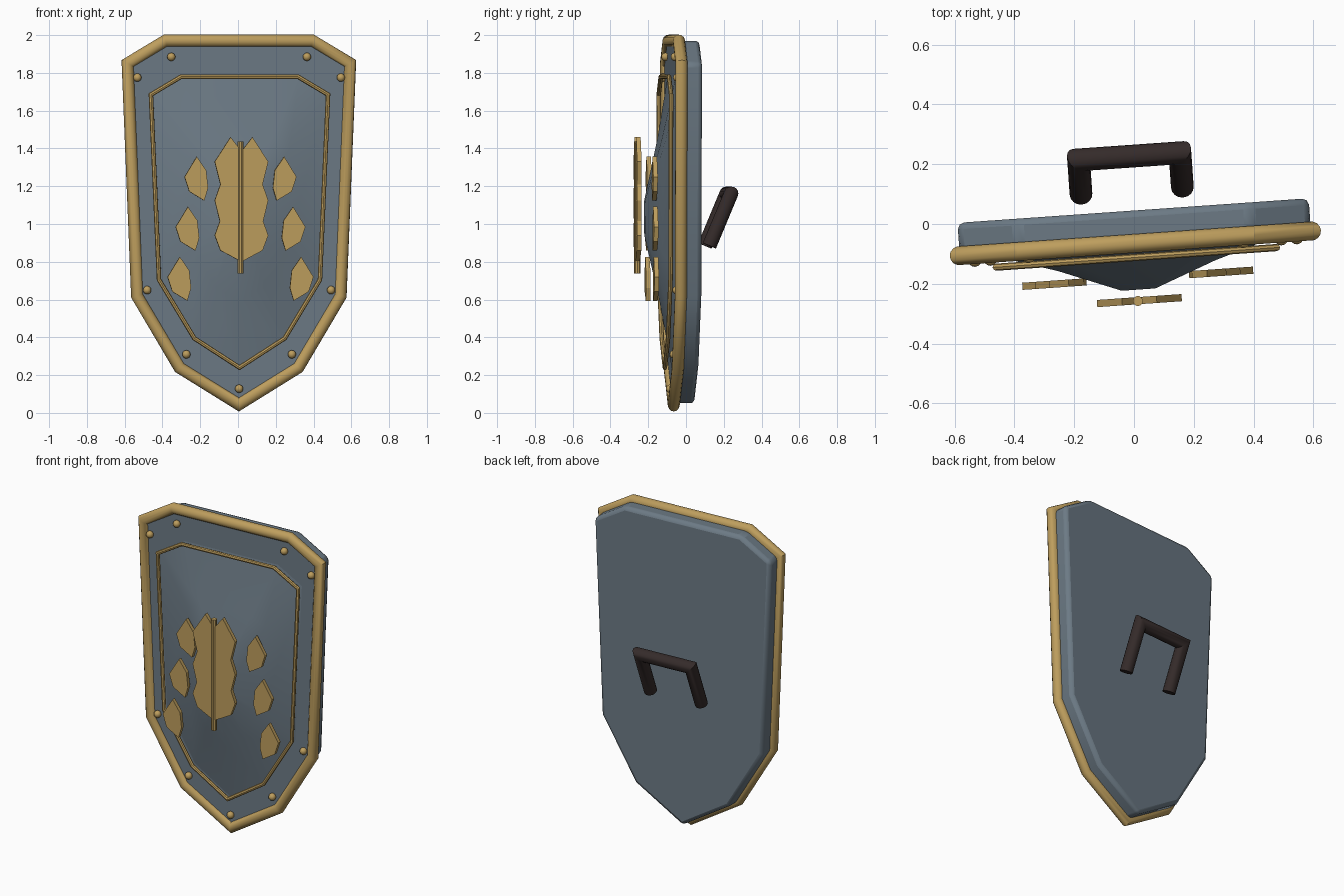
import bpy, bmesh, math
from mathutils import Vector, Matrix

if "Cube" in bpy.data.objects:
    bpy.data.objects.remove(bpy.data.objects["Cube"])

TURN = Matrix.Rotation(math.radians(4), 4, 'Z')   # whole shield is turned slightly


def material(name, rgb):
    m = bpy.data.materials.new(name)
    m.diffuse_color = (*rgb, 1)
    m.use_nodes = True
    m.node_tree.nodes["Principled BSDF"].inputs["Base Color"].default_value = m.diffuse_color
    return m


STEEL = material("slate steel", (0.15, 0.195, 0.235))
GOLD = material("gold", (0.51, 0.34, 0.11))
GRIP = material("dark leather", (0.035, 0.024, 0.023))


def finish(bm, name, mat, smooth=True, bevel=0):
    bmesh.ops.recalc_face_normals(bm, faces=bm.faces)
    bm.transform(TURN)
    me = bpy.data.meshes.new(name)
    bm.to_mesh(me)
    bm.free()
    me.materials.append(mat)
    ob = bpy.data.objects.new(name, me)
    bpy.context.collection.objects.link(ob)
    bpy.context.view_layer.objects.active = ob
    ob.select_set(True)
    if bevel:
        mod = ob.modifiers.new("bevel", 'BEVEL')
        mod.width, mod.segments = bevel, 2
    if smooth:
        bpy.ops.object.shade_smooth_by_angle(angle=math.radians(30))
    ob.select_set(False)
    return ob


def mirrored(half):
    """Closed outline from a right-hand half listed top to bottom."""
    return half + [(-x, z) for x, z in reversed(half) if x]


def loft(rings):
    """Skin equal-length rings of points and cap both ends."""
    bm = bmesh.new()
    rows = [[bm.verts.new(p) for p in r] for r in rings]
    n = len(rows[0])
    for a, b in zip(rows, rows[1:]):
        for i in range(n):
            bm.faces.new((a[i], a[(i + 1) % n], b[(i + 1) % n], b[i]))
    bm.faces.new(rows[0])
    bm.faces.new(rows[-1])
    return bm


def plate(outline, y0, y1):
    return loft([[(x, y, z) for x, z in outline] for y in (y0, y1)])


def tube(path, normal, radius, closed, sides=14):
    """Round bar along a flat path with mitred corners."""
    pts, up = [Vector(p) for p in path], Vector(normal).normalized()
    n, rings = len(pts), []
    for i, p in enumerate(pts):
        a = (p - pts[i - 1]).normalized() if closed or i else None
        b = (pts[(i + 1) % n] - p).normalized() if closed or i < n - 1 else None
        a, b = a or b, b or a
        t = (a + b).normalized()
        side = t.cross(up) / max(t.dot(a), 0.3)
        rings.append([p + radius * (math.cos(k) * side + math.sin(k) * up)
                      for k in (2 * math.pi * j / sides for j in range(sides))])
    if not closed:
        return loft(rings)
    bm = loft(rings + [rings[0]])
    bmesh.ops.delete(bm, geom=[f for f in bm.faces if len(f.verts) > 4], context='FACES_ONLY')
    bmesh.ops.remove_doubles(bm, verts=bm.verts, dist=1e-5)
    return bm


# Slab body
edge = mirrored([(0.39, 1.97), (0.59, 1.85), (0.54, 0.62), (0.315, 0.24), (0, 0.045)])
finish(plate(edge, -0.075, 0.045), "shield_body", STEEL, bevel=0.022)

# Raised pyramid-like front
inner = mirrored([(0.31, 1.78), (0.47, 1.685), (0.427, 0.705), (0.24, 0.395), (0, 0.24)])
CZ = 1.03
rings = [[(x * s, y, CZ + (z - CZ) * s) for x, z in inner]
         for s, y in ((1.04, -0.07), (0.56, -0.14), (0.12, -0.22))]
finish(loft(rings), "front_boss", STEEL)

# Heavy outer rim and thin inner trim
finish(tube([(x, -0.065, z) for x, z in edge], (0, 1, 0), 0.032, True), "outer_rim", GOLD)
finish(tube([(x, -0.112, z) for x, z in inner], (0, 1, 0), 0.012, True, 8), "inner_trim", GOLD)

# Rivets around the border
for i, (x, z) in enumerate(mirrored([(0.36, 1.885), (0.54, 1.775), (0.488, 0.65),
                                     (0.28, 0.31), (0, 0.128)])):
    bm = bmesh.new()
    bmesh.ops.create_uvsphere(bm, u_segments=14, v_segments=8, radius=0.022,
                              matrix=Matrix.Translation((x, -0.084, z)))
    finish(bm, f"rivet_{i}", GOLD)

# Central leaf cluster and stem
cluster = mirrored([(0, 1.385), (0.058, 1.46), (0.142, 1.33), (0.112, 1.21), (0.142, 1.125),
                    (0.115, 1.015), (0.142, 0.94), (0.112, 0.86), (0, 0.8)])
finish(plate(cluster, -0.269, -0.245), "leaf_cluster", GOLD, False)
finish(tube([(-0.005, -0.258, 0.737), (-0.005, -0.258, 1.438)], (0, 1, 0), 0.017, False, 10),
       "leaf_stem", GOLD)

# Side leaves, three per side
LEAF = [(-0.005, 0.12), (0.06, 0.01), (0.035, -0.07), (-0.045, -0.12),
        (-0.065, -0.05), (-0.055, 0.045)]
for i, (cx, cz) in enumerate([(0.237, 1.24), (0.284, 0.975), (0.327, 0.71)]):
    for s, label in ((1, "right"), (-1, "left")):
        shape = [(s * (cx + u), cz + v * 0.97) for u, v in LEAF]
        finish(plate(shape, -0.194, -0.17), f"{label}_leaf_{i}", GOLD, False)

# Rear grip: a tilted square hoop
grip = [(-0.17, 0.112, 0.885), (-0.17, 0.227, 1.16), (0.17, 0.227, 1.16), (0.17, 0.112, 0.885)]
finish(tube(grip, (0, 0.275, -0.115), 0.038, False, 16), "rear_grip", GRIP)
